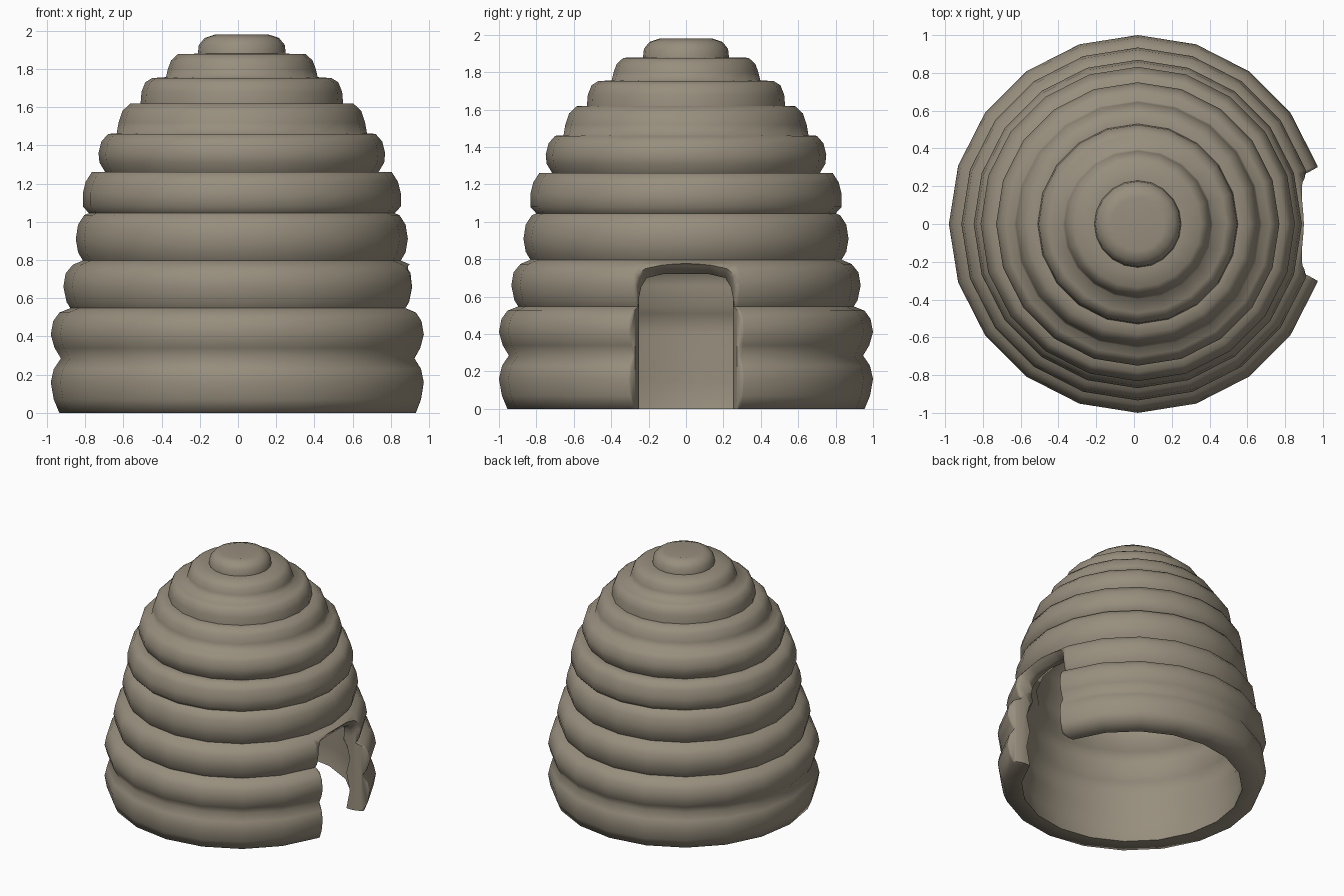
import bpy, bmesh, math

if "Cube" in bpy.data.objects:
    bpy.data.objects.remove(bpy.data.objects["Cube"])

SIDES = 20
CX = 0.02

straw = bpy.data.materials.new("straw brown")
straw.diffuse_color = (0.31, 0.27, 0.205, 1)
straw.use_nodes = True
straw.node_tree.nodes["Principled BSDF"].inputs["Base Color"].default_value = straw.diffuse_color

# outer wall: stacked rolls as (radius, height)
outer = [(.955, 0), (.984, .07), (1.0, .16), (.984, .23), (.947, .285),
         (.98, .34), (1.0, .41), (.987, .48), (.955, .525), (.897, .548),
         (.917, .58), (.934, .66), (.922, .73), (.885, .775), (.832, .797),
         (.857, .84), (.869, .91), (.857, .985), (.825, 1.035), (.80, 1.045),
         (.832, 1.08), (.832, 1.15), (.817, 1.21), (.785, 1.26), (.715, 1.26),
         (.745, 1.31), (.75, 1.36), (.735, 1.42), (.70, 1.46), (.655, 1.463),
         (.645, 1.52), (.625, 1.58), (.585, 1.618), (.53, 1.62), (.525, 1.68),
         (.505, 1.73), (.47, 1.752), (.397, 1.757), (.387, 1.80), (.37, 1.845),
         (.335, 1.877), (.23, 1.88), (.225, 1.925), (.195, 1.962), (.14, 1.98)]
# inner wall, following the rolls
inner = [(.82, 0), (.85, .15), (.82, .29), (.85, .41), (.825, .51), (.795, .55),
         (.805, .66), (.78, .745), (.71, .79), (.735, .91), (.69, 1.04), (.70, 1.15),
         (.61, 1.24), (.61, 1.36), (.53, 1.42), (.50, 1.5), (.40, 1.58), (.38, 1.64),
         (.27, 1.68), (.24, 1.76), (.11, 1.80)]


def ring(bm, r, z):
    return [bm.verts.new((CX + r * math.cos(2 * math.pi * i / SIDES),
                          r * math.sin(2 * math.pi * i / SIDES), z)) for i in range(SIDES)]


def bridge(bm, a, b):
    n = len(a)
    for i in range(n):
        bm.faces.new((a[i], a[(i + 1) % n], b[(i + 1) % n], b[i]))


def cap(bm, loop, centre):
    c = bm.verts.new(centre)
    for i in range(len(loop)):
        bm.faces.new((loop[i], loop[(i + 1) % len(loop)], c))


def finish(bm, name):
    bmesh.ops.recalc_face_normals(bm, faces=bm.faces[:])
    me = bpy.data.meshes.new(name)
    bm.to_mesh(me)
    bm.free()
    ob = bpy.data.objects.new(name, me)
    bpy.context.collection.objects.link(ob)
    return ob


# hollow hive shell
bm = bmesh.new()
out = [ring(bm, r, z) for r, z in outer]
inn = [ring(bm, r, z) for r, z in inner]
for rings in (out, inn):
    for a, b in zip(rings, rings[1:]):
        bridge(bm, a, b)
bridge(bm, out[0], inn[0])
cap(bm, out[-1], (CX, 0, 1.95))
cap(bm, inn[-1], (CX, 0, 1.80))
hive = finish(bm, "hive_shell")
hive.data.materials.append(straw)

# doorway cutter: rounded top, flaring outwards and upwards on the +x side
arch = [(-1, -.1), (1, -.1), (1, .60), (.96, .65), (.84, .70), (.5, .72),
        (-.5, .72), (-.84, .70), (-.96, .65), (-1, .60)]
bm = bmesh.new()
sections = [[bm.verts.new((x, y * w, z + (dz if z > .5 else 0))) for y, z in arch]
            for x, w, dz in ((.3, .25, 0), (.85, .25, 0), (.885, .258, .045),
                             (.92, .272, .075), (.98, .305, .085), (1.2, .34, .085))]
for a, b in zip(sections, sections[1:]):
    bridge(bm, a, b)
bm.faces.new(sections[0])
bm.faces.new(sections[-1])
cutter = finish(bm, "doorway_cutter")
cutter.hide_render = True

mod = hive.modifiers.new("doorway", 'BOOLEAN')
mod.operation = 'DIFFERENCE'
mod.solver = 'EXACT'
mod.object = cutter
bpy.ops.object.select_all(action='DESELECT')
bpy.context.view_layer.objects.active = hive
hive.select_set(True)
bpy.ops.object.modifier_apply(modifier=mod.name)
bpy.data.objects.remove(cutter)
bpy.ops.object.shade_smooth_by_angle(angle=math.radians(80))
